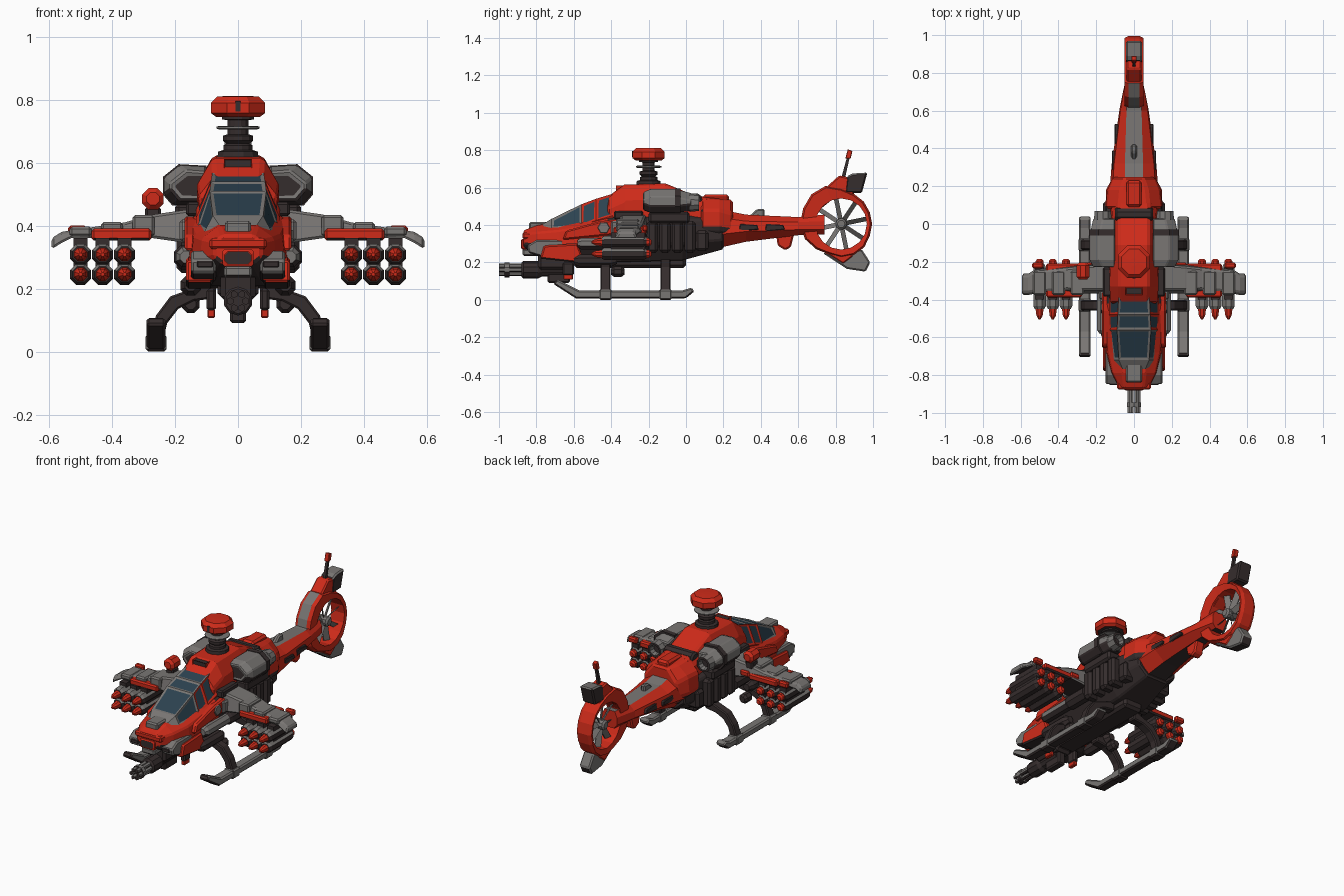
import bpy, bmesh, math
from mathutils import Vector

cube = bpy.data.objects.get("Cube")
if cube:
    bpy.data.objects.remove(cube, do_unlink=True)


def material(name, rgb):
    m = bpy.data.materials.new(name)
    m.use_nodes = True
    m.diffuse_color = (*rgb, 1)
    bsdf = m.node_tree.nodes["Principled BSDF"]
    bsdf.inputs["Base Color"].default_value = (*rgb, 1)
    bsdf.inputs["Roughness"].default_value = 0.7
    return m


RED = material("red paint", (0.62, 0.024, 0.01))
GREY = material("grey metal", (0.19, 0.18, 0.172))
DARK = material("dark metal", (0.036, 0.026, 0.026))
GLASS = material("blue glass", (0.025, 0.055, 0.08))


def loft(name, rings, mats, mirror=False, bevel=0.0, rule=None, panes=None, rim=0.012, closed=False):
    """Skin a list of point rings; rule picks a material, panes picks inset faces (last material)."""
    mats = mats if isinstance(mats, list) else [mats]
    bm = bmesh.new()
    vs = [[bm.verts.new(p) for p in ring] for ring in rings]
    n = len(rings[0])
    pairs = list(zip(vs, vs[1:])) + ([(vs[-1], vs[0])] if closed else [])
    for a, b in pairs:
        for j in range(n):
            k = (j + 1) % n
            bm.faces.new((a[j], a[k], b[k], b[j]))
    if not closed:
        bm.faces.new(vs[0])
        bm.faces.new(vs[-1])
    bmesh.ops.recalc_face_normals(bm, faces=bm.faces[:])
    bm.normal_update()
    if rule:
        for f in bm.faces:
            f.material_index = rule(f.calc_center_median(), f.normal)
    if panes:
        chosen = [f for f in bm.faces if panes(f.calc_center_median(), f.normal)]
        bmesh.ops.inset_individual(bm, faces=chosen, thickness=rim, depth=-0.004)
        for f in chosen:
            f.material_index = len(mats) - 1
    me = bpy.data.meshes.new(name)
    bm.to_mesh(me)
    bm.free()
    ob = bpy.data.objects.new(name, me)
    bpy.context.collection.objects.link(ob)
    for m in mats:
        me.materials.append(m)
    if bevel:
        mod = ob.modifiers.new("bevel", "BEVEL")
        mod.width, mod.segments = bevel, 1
        mod.limit_method, mod.angle_limit = "ANGLE", 0.6
    if mirror:
        ob.modifiers.new("mirror", "MIRROR")


def under(c, n):
    """Second material on faces turned down."""
    return int(n.z < -.4)


def under_or_front(c, n):
    """Second material on faces turned down or forward."""
    return int(n.z < -.4 or n.y < -.4)


def hull(y, *half):
    """Symmetric ring at y from half-profile points (x, z), bottom to top."""
    return [(x, y, z) for x, z in half] + [(-x, y, z) for x, z in reversed(half)]


def box(name, x, y, z, mats, mirror=False, bevel=0.008, **kw):
    ring = lambda yy: [(x[0], yy, z[0]), (x[1], yy, z[0]), (x[1], yy, z[1]), (x[0], yy, z[1])]
    loft(name, [ring(y[0]), ring(y[1])], mats, mirror, bevel, **kw)


def side_plate(name, outline, x0, x1, mats, mirror=False, bevel=0.008, **kw):
    loft(name, [[(x, y, z) for y, z in outline] for x in (x0, x1)], mats, mirror, bevel, **kw)


def lathe(name, centre, axis, profile, n, mats, mirror=False, **kw):
    """Round part: profile of (distance along axis, radius)."""
    d = Vector([float(axis == a) for a in "xyz"])
    u, w = Vector((d.y, d.z, d.x)), Vector((d.z, d.x, d.y))
    c = Vector(centre)
    turn = [math.tau * (i + 0.5) / n for i in range(n)]
    rings = [[c + d * t + (u * math.cos(a) + w * math.sin(a)) * r for a in turn] for t, r in profile]
    loft(name, rings, mats, mirror, **kw)


# Fuselage: dark belly, red flanks
loft("fuselage", [
    hull(-.87, (.05, .28), (.075, .3), (.075, .35), (.05, .37)),
    hull(-.79, (.07, .24), (.12, .29), (.115, .36), (.06, .4)),
    hull(-.68, (.09, .21), (.15, .29), (.14, .37), (.07, .41)),
    hull(-.42, (.1, .2), (.165, .3), (.16, .41), (.09, .47)),
    hull(-.02, (.1, .21), (.165, .3), (.16, .43), (.09, .48)),
    hull(.2, (.07, .27), (.13, .32), (.13, .42), (.07, .46))],
    [RED, DARK], bevel=.008, rule=lambda c, n: int(n.z < -.25 or c.y > -.3))

# Canopy: framed glass panes
loft("canopy", [
    hull(-.78, (.07, .34), (.08, .37), (.055, .395)),
    hull(-.72, (.1, .34), (.107, .38), (.08, .432)),
    hull(-.56, (.115, .35), (.13, .395), (.09, .51)),
    hull(-.48, (.115, .37), (.133, .425), (.086, .54)),
    hull(-.39, (.12, .4), (.133, .45), (.082, .567))],
    [GREY, RED, GLASS], rule=lambda c, n: int((c.y > -.54 and abs(n.x) > .5) or c.y > -.4),
    panes=lambda c, n: n.z > .2 and -.73 < c.y, rim=.017)
box("nose_cover", (-.042, .042), (-.84, -.73), (.37, .415), GREY)
box("nose_visor", (-.05, .05), (-.885, -.8), (.27, .325), [RED, DARK], panes=lambda c, n: n.y < -.9)
box("nose_chin", (-.045, .045), (-.875, -.78), (.235, .272), [GREY, DARK], rule=under)
box("nose_brow", (-.09, .09), (-.875, -.8), (.325, .36), RED)

# Nose cheeks and lower side armour
side_plate("nose_cheek", [(-.84, .25), (-.85, .29), (-.8, .32), (-.66, .32), (-.64, .26), (-.74, .22)],
           .07, .15, [GREY, DARK], True, rule=under)
box("cheek_lamp", (.08, .13), (-.853, -.82), (.267, .288), DARK, True, .003)
side_plate("cheek_panel", [(-.78, .22), (-.76, .29), (-.58, .3), (-.55, .22), (-.6, .2)], .08, .165,
           [RED, DARK], True, rule=under)
side_plate("cockpit_panel", [(-.66, .32), (-.64, .37), (-.46, .42), (-.36, .43), (-.36, .35)],
           .1, .17, RED, True)
lathe("hexagon_plate", (.168, -.44, .385), "x", [(0, .034), (.008, .03)], 6, GREY, True)
lathe("side_pipe", (.165, 0, .3), "y", [(-.58, .02), (-.56, .034), (-.36, .034), (-.34, .042), (-.2, .042)],
      8, [GREY, DARK], True, rule=lambda c, n: int(c.y > -.36 or n.z < -.3))
box("upper_side_pod", (.12, .185), (-.4, -.22), (.35, .42), GREY, True)
box("wing_root_block", (.1, .165), (-.385, -.23), (.43, .475), DARK, True)

# Dark machinery in the middle of the flanks
for i in range(4):
    y = -.21 + i * .067
    box("side_machinery", (.1, .195), (y, y + .06), (.25, .42), DARK, True, .015)
box("machinery_shelf", (.1, .2), (-.2, .02), (.41, .47), DARK, True, .012)
box("rear_machinery", (.08, .165), (.05, .12), (.26, .37), DARK, True, .015)
box("belly_keel", (-.065, .065), (-.6, 0), (.17, .23), DARK, bevel=.015)
lathe("belly_pod", (.15, 0, .21), "y", [(-.6, .02), (-.57, .035), (-.4, .035), (-.37, .02)], 8, DARK, True)
lathe("belly_lamp", (.15, 0, .15), "y", [(-.4, .018), (-.385, .03), (-.345, .03), (-.33, .018)], 8, DARK, True)

# Engine housing and roof
loft("engine_housing", [
    hull(-.42, (.12, .42), (.125, .49), (.075, .55)),
    hull(-.33, (.13, .42), (.13, .53), (.08, .615)),
    hull(-.11, (.13, .42), (.12, .54), (.08, .622)),
    hull(.04, (.13, .42), (.115, .51), (.08, .56)),
    hull(.12, (.13, .4), (.12, .5), (.08, .545))], RED, bevel=.01)
box("roof_intake", (-.045, .045), (-.375, -.32), (.57, .612), [RED, DARK], bevel=0,
    panes=lambda c, n: n.y < -.9 or n.z > .9, rim=.006)
loft("rear_cowl", [
    hull(.08, (.1, .3), (.15, .38), (.15, .48), (.08, .55)),
    hull(.18, (.09, .3), (.15, .38), (.14, .48), (.07, .54)),
    hull(.25, (.08, .32), (.11, .37), (.11, .46), (.05, .535))],
    [RED, DARK], bevel=.012, rule=lambda c, n: int(n.z < -.2 or n.y < -.8))
box("cowl_hatch", (-.04, .04), (.09, .23), (.52, .562), RED, bevel=.012)
lathe("cowl_roller", (0, .05, .53), "x", [(-.1, .03), (-.09, .04), (.09, .04), (.1, .03)], 10, DARK)


# Engine pods with intake, dark band and exhaust
def pod_ring(y, x, z0, z1):
    return [(a, y, b) for a, b in ((.1, z0), (x - .03, z0), (x, z0 + .035), (x, z1 - .04),
                                   (x - .05, z1), (.1, z1 - .005))]


loft("engine_pod", [pod_ring(-.23, .215, .48, .575), pod_ring(-.19, .235, .465, .592),
                    pod_ring(-.06, .235, .465, .592), pod_ring(.03, .215, .475, .57)],
     [GREY, DARK], True, .006, rule=under, panes=lambda c, n: n.y < -.8, rim=.018)
loft("pod_band", [pod_ring(y, .238, .463, .595) for y in (-.06, -.03)], DARK, True)
lathe("pod_exhaust", (.165, 0, .52), "y", [(.02, .05), (.07, .045), (.07, .032), (.04, .025)], 10,
      [GREY, DARK], True, rule=lambda c, n: int(n.y > .3))

# Rotor mast and cap
lathe("rotor_mast", (0, -.2, 0), "z", [(.6, .07), (.635, .065), (.64, .048), (.655, .048), (.66, .038),
      (.67, .05), (.685, .05), (.69, .034), (.735, .034), (.737, .052), (.748, .052)], 12, DARK)
lathe("mast_ring", (0, -.2, 0), "z", [(.705, .06), (.708, .07), (.714, .07), (.717, .06)], 16, GREY)
lathe("rotor_cap", (0, -.2, 0), "z", [(.745, .075), (.757, .093), (.79, .093), (.81, .072), (.812, .02)], 8,
      [RED, DARK], rule=lambda c, n: int(n.z < -.9))
box("cap_slot", (-.008, .008), (-.289, -.284), (.762, .795), DARK, bevel=0)

# Tail boom: grey spine, red flanks, dark underside
loft("tail_boom", [
    hull(.1, (.07, .26), (.135, .34), (.12, .45), (.05, .5)),
    hull(.32, (.05, .31), (.118, .365), (.105, .42), (.048, .455)),
    hull(.6, (.03, .345), (.078, .375), (.072, .415), (.04, .442)),
    hull(.74, (.03, .35), (.05, .375), (.05, .42), (.035, .455))],
    [RED, GREY, DARK], rule=lambda c, n: 1 if n.z > .9 else 2 if n.z < -.92 else 0)
for y, r in ((.28, .117), (.42, .103)):
    side_plate("boom_panel", [(y, .365), (y + .01, .405), (y + .1, .4), (y + .11, .375)], r - .03, r,
               DARK, True, .004)
side_plate("boom_keel", [(.48, .36), (.49, .29), (.53, .265), (.56, .28), (.58, .36)], -.03, .03, RED)
side_plate("spine_antenna", [(.33, .44), (.38, .485), (.42, .485), (.42, .44)], -.015, .015, GREY)

# Tail fan shroud: outer radius varies with direction, grey leading edge
outer = [.165, .165, .17, .175, .19, .22, .225, .22, .22, .21, .19, .175, .18, .18, .175, .165]
rings = []
for i, r in enumerate(outer):
    a = math.tau * i / len(outer)
    cut = ((.137, -.045), (r - .01, -.05), (r, -.03), (r, .03), (r - .01, .05), (.137, .045))
    rings.append([(x, .83 + q * math.cos(a), .405 + q * math.sin(a)) for q, x in cut])
loft("fan_shroud", rings, [RED, GREY], closed=True,
     rule=lambda c, n: int(abs(c.x) < .01 and c.y < .75 and c.z > .44 and n.y < 0))
lathe("fan_hub", (0, .83, .405), "x", [(-.04, .02), (-.03, .03), (.03, .03), (.04, .02)], 10, GREY)
for i in range(8):
    a = math.tau * i / 8 + .2
    p, q = Vector((0, math.cos(a), math.sin(a))), Vector((.012, -math.sin(a) * .012, math.cos(a) * .012))
    t = Vector((.003, 0, 0))
    mid = Vector((0, .83, .405))
    loft("fan_blade", [[mid + p * r + q + t, mid + p * r - q + t, mid + p * r - q - t, mid + p * r + q - t]
         for r in (.02, .145)], GREY)

# Tail fins and aerial
side_plate("upper_fin", [(.63, .45), (.72, .575), (.82, .665), (.89, .65), (.9, .56), (.8, .55), (.7, .47)],
           -.04, .04, [RED, GREY], rule=lambda c, n: int(n.y < -.5 and c.y < .7))
side_plate("upper_fin_tip", [(.85, .57), (.86, .66), (.89, .675), (.97, .68), (.94, .57)], -.043, .043,
           [GREY, DARK], rule=lambda c, n: int(n.z < .5))
side_plate("lower_fin", [(.73, .25), (.86, .165), (.96, .15), (.985, .2), (.94, .27), (.83, .25)],
           -.035, .035, [GREY, DARK], rule=lambda c, n: int(n.z < .2 and abs(n.x) < .5))
side_plate("lower_fin_root", [(.73, .26), (.84, .19), (.9, .235), (.86, .26)], -.04, .04, RED)
side_plate("aerial", [(.83, .65), (.85, .65), (.875, .76), (.86, .76)], -.008, .008, DARK, bevel=0)
side_plate("aerial_tip", [(.852, .755), (.88, .755), (.89, .795), (.865, .805)], -.014, .014, RED, bevel=.003)

# Nose gun
for i in range(6):
    a = math.tau * i / 6
    lathe("gun_barrel", (.025 * math.cos(a), 0, .16 + .025 * math.sin(a)), "y", [(-1, .012), (-.84, .012)], 6,
          [GREY, DARK], rule=under_or_front)
lathe("gun_clamp", (0, 0, .16), "y", [(-.97, .04), (-.945, .04)], 10, [GREY, DARK], rule=under_or_front)
lathe("gun_body", (0, 0, .16), "y", [(-.88, .036), (-.87, .046), (-.79, .046), (-.77, .036), (-.64, .036)], 10, DARK)
box("gun_mount", (-.055, .055), (-.79, -.6), (.16, .25), DARK, bevel=.015)
box("gun_feed", (-.025, .025), (-.74, -.62), (.09, .17), DARK)
box("landing_lamp", (.07, .1), (-.66, -.6), (.13, .2), DARK, True)
box("landing_lamp_lens", (.073, .097), (-.655, -.605), (.107, .135), RED, True, .004)

# Stub wings, panels and pylons
loft("wing", [[(x, y0, z0), (x, y1, z0), (x, y1 - .015, z1), (x, y0 + .02, z1)] for x, y0, y1, z0, z1 in (
    (.13, -.37, -.2, .34, .455), (.27, -.37, -.21, .36, .435), (.36, -.365, -.22, .36, .41),
    (.53, -.375, -.24, .36, .385), (.56, -.38, -.26, .345, .38), (.592, -.38, -.26, .325, .36))],
    [GREY, DARK], True, .008, rule=under)
for x, top in ((.3, .433), (.4, .411), (.5, .397)):
    box("wing_panel", (x - .035, x + .035), (-.375, -.25), (.365, top), GREY, True)
box("wing_pylon", (.275, .465), (-.388, -.21), (.352, .39), [RED, DARK], True, rule=under)
for x in (.25, .51):
    box("wing_flap", (x - .03, x + .03), (-.235, -.205), (.365, .4), RED, True)

# Missile racks
for x in (.36, .43, .5):
    box("missile_hanger", (x - .022, x + .022), (-.4, -.22), (.23, .36), DARK, True, 0)
    for z in (.308, .245):
        lathe("missile_tube", (x, 0, z), "y", [(-.45, .027), (-.435, .036), (-.23, .036), (-.21, .026)], 8,
              [GREY, DARK], True, rule=lambda c, n: int(n.z < .5))
        lathe("missile_head", (x, 0, z), "y", [(-.505, .006), (-.485, .018), (-.45, .023), (-.42, .023)], 8, RED, True)
        lathe("missile_tail", (x, 0, z), "y", [(-.22, .024), (-.195, .022), (-.185, .012)], 8, RED, True)

# Sensor turret on one wing
lathe("wing_sensor", (-.27, -.25, .485), "y", [(-.045, .022), (-.03, .037), (.03, .037), (.045, .022)], 8, RED)
box("sensor_foot", (-.295, -.245), (-.28, -.22), (.41, .46), DARK)

# Landing skids and arched struts
side_plate("skid_rail", [(-.71, .085), (-.69, .11), (-.57, .05), (-.02, .05), (.03, .065), (.045, .045),
           (.0, .008), (-.59, .008)], .23, .29, [GREY, DARK], True, rule=under_or_front)
arch = [(.07, .23), (.16, .195), (.215, .175), (.26, .115), (.285, .04), (.24, .03), (.225, .09),
        (.19, .135), (.14, .16), (.07, .17)]
for y in (-.43, -.11):
    loft("skid_strut", [[(x, yy, z) for x, z in arch] for yy in (y - .027, y + .027)], DARK, True, .006)
    box("skid_clamp", (.227, .293), (y - .035, y + .035), (0, .055), [GREY, DARK], True, rule=under_or_front)
